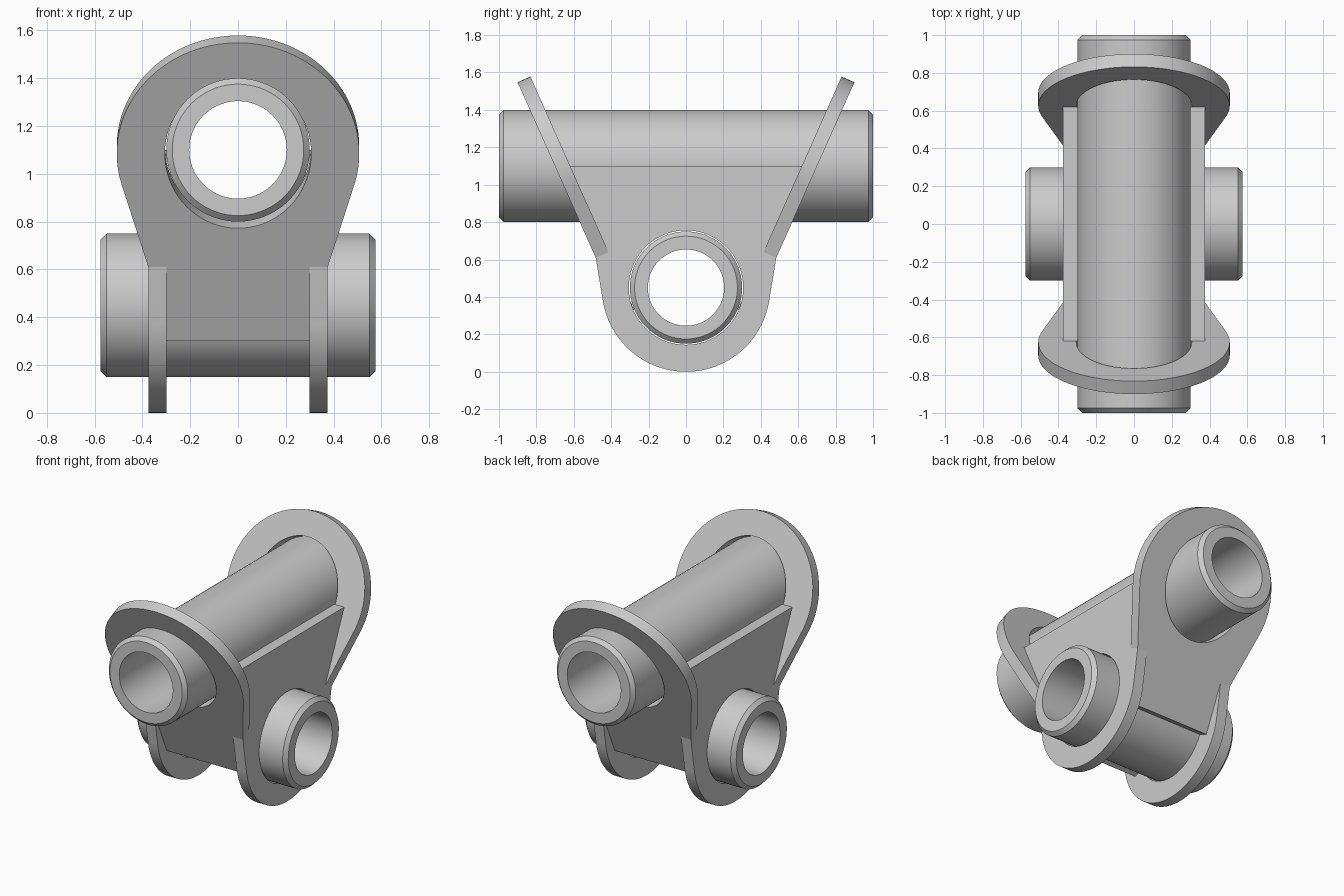
import bpy, bmesh, math
from math import sin, cos, pi, radians
from mathutils import Matrix, Vector

if "Cube" in bpy.data.objects:
    bpy.data.objects.remove(bpy.data.objects["Cube"])

grey = bpy.data.materials.new("plain_grey")
grey.use_nodes = True
colour = (0.6, 0.6, 0.6, 1)
grey.diffuse_color = colour
grey.node_tree.nodes["Principled BSDF"].inputs["Base Color"].default_value = colour

THICK = 0.075          # plate thickness
TUBE_R, BORE_R = 0.3, 0.204
UPPER_Z, LOWER_Z = 1.1, 0.45
TILT = radians(24)     # lean of the end plates


def finish(bm, name, matrix):
    bmesh.ops.recalc_face_normals(bm, faces=bm.faces)
    mesh = bpy.data.meshes.new(name)
    bm.to_mesh(mesh)
    bm.free()
    mesh.transform(matrix)
    mesh.materials.append(grey)
    obj = bpy.data.objects.new(name, mesh)
    bpy.context.collection.objects.link(obj)
    bpy.ops.object.select_all(action='DESELECT')
    obj.select_set(True)
    bpy.context.view_layer.objects.active = obj
    bpy.ops.object.shade_smooth_by_angle(angle=radians(25))
    return obj


def frame(x, y, z, origin):
    """Matrix that sends the local axes to x, y, z and zero to origin."""
    return Matrix.Translation(origin) @ Matrix((x, y, z)).transposed().to_4x4()


def arc(rx, ry, start, end, steps, cy=0):
    return [(rx * cos(a), cy + ry * sin(a))
            for a in (start + (end - start) * i / steps for i in range(steps + 1))]


def plate(name, outline, hole, matrix):
    """Flat plate with one hole, centred on its own mid-plane."""
    bm = bmesh.new()
    edges = []
    for loop in (outline, hole):
        verts = [bm.verts.new((x, y, -THICK / 2)) for x, y in loop]
        edges += [bm.edges.new((v, verts[i - 1])) for i, v in enumerate(verts)]
    bmesh.ops.triangle_fill(bm, edges=edges, use_beauty=True, normal=(0, 0, 1))
    bmesh.ops.dissolve_degenerate(bm, edges=bm.edges, dist=1e-5)
    top = bmesh.ops.extrude_face_region(bm, geom=bm.faces[:])["geom"]
    bmesh.ops.translate(bm, vec=(0, 0, THICK),
                        verts=[g for g in top if isinstance(g, bmesh.types.BMVert)])
    return finish(bm, name, matrix)


def tube(name, half, matrix):
    """Hollow tube along local z with chamfered outer rims."""
    c = 0.025
    profile = [(BORE_R, -half), (TUBE_R - c, -half), (TUBE_R, c - half),
               (TUBE_R, half - c), (TUBE_R - c, half), (BORE_R, half)]
    bm = bmesh.new()
    verts = [bm.verts.new((r, 0, z)) for r, z in profile]
    edges = [bm.edges.new((v, verts[i - 1])) for i, v in enumerate(verts)]
    bmesh.ops.spin(bm, geom=verts + edges, cent=(0, 0, 0), axis=(0, 0, 1),
                   angle=2 * pi, steps=72)
    bmesh.ops.remove_doubles(bm, verts=bm.verts, dist=1e-4)
    return finish(bm, name, matrix)


# Crossing tubes
tube("upper_tube", 1.0, Matrix.Translation((0, 0, UPPER_Z)) @ Matrix.Rotation(pi / 2, 4, 'X'))
tube("lower_tube", 0.575, Matrix.Translation((0, 0, LOWER_Z)) @ Matrix.Rotation(pi / 2, 4, 'Y'))

# Leaning end plates: round head, tapered neck, narrow tongue
R, SHOULDER, FOOT = 0.507, -0.52, -0.859
tangent = math.atan2(SHOULDER, 0.375) + math.acos(R / math.hypot(SHOULDER, 0.375))
end_outline = ([(0.3, FOOT), (0.3, SHOULDER), (0.375, SHOULDER)]
               + arc(R, R, tangent, pi - tangent, 64)
               + [(-0.375, SHOULDER), (-0.3, SHOULDER), (-0.3, FOOT)])
end_hole = arc(0.306, 0.342, 0, 2 * pi, 72)[:-1]
up = Vector((0, -sin(TILT), cos(TILT)))
out = Vector((0, -cos(TILT), -sin(TILT)))
centre = Vector((0, -0.66, UPPER_Z))
front = frame(Vector((1, 0, 0)), up, out, centre)
plate("front_end_plate", end_outline, end_hole, front)
plate("back_end_plate", end_outline, end_hole, Matrix.Rotation(pi, 4, 'Z') @ front)

# Side plates: round foot, flaring to meet the end plates
outer = centre + up * SHOULDER + out * THICK / 2
inner = outer - out * THICK
top = inner + up * (UPPER_Z - inner.z) / up.z
right_side = [(-p.y, p.z) for p in (outer, inner, top)]
F = 0.45
dy, dz = -outer.y, outer.z - LOWER_Z
tangent = math.atan2(dz, dy) - math.acos(F / math.hypot(dy, dz))
side_outline = (arc(F, F, -pi - tangent, tangent, 56, LOWER_Z) + right_side
                + [(-y, z) for y, z in reversed(right_side)])
side_hole = arc(0.306, 0.306, 0, 2 * pi, 72, LOWER_Z)[:-1]
for name, sign in (("left", 1), ("right", -1)):
    plate(name + "_side_plate", side_outline, side_hole,
          frame(Vector((0, 1, 0)), Vector((0, 0, 1)), Vector((1, 0, 0)),
                Vector((sign * (0.3 + THICK / 2), 0, 0))))
